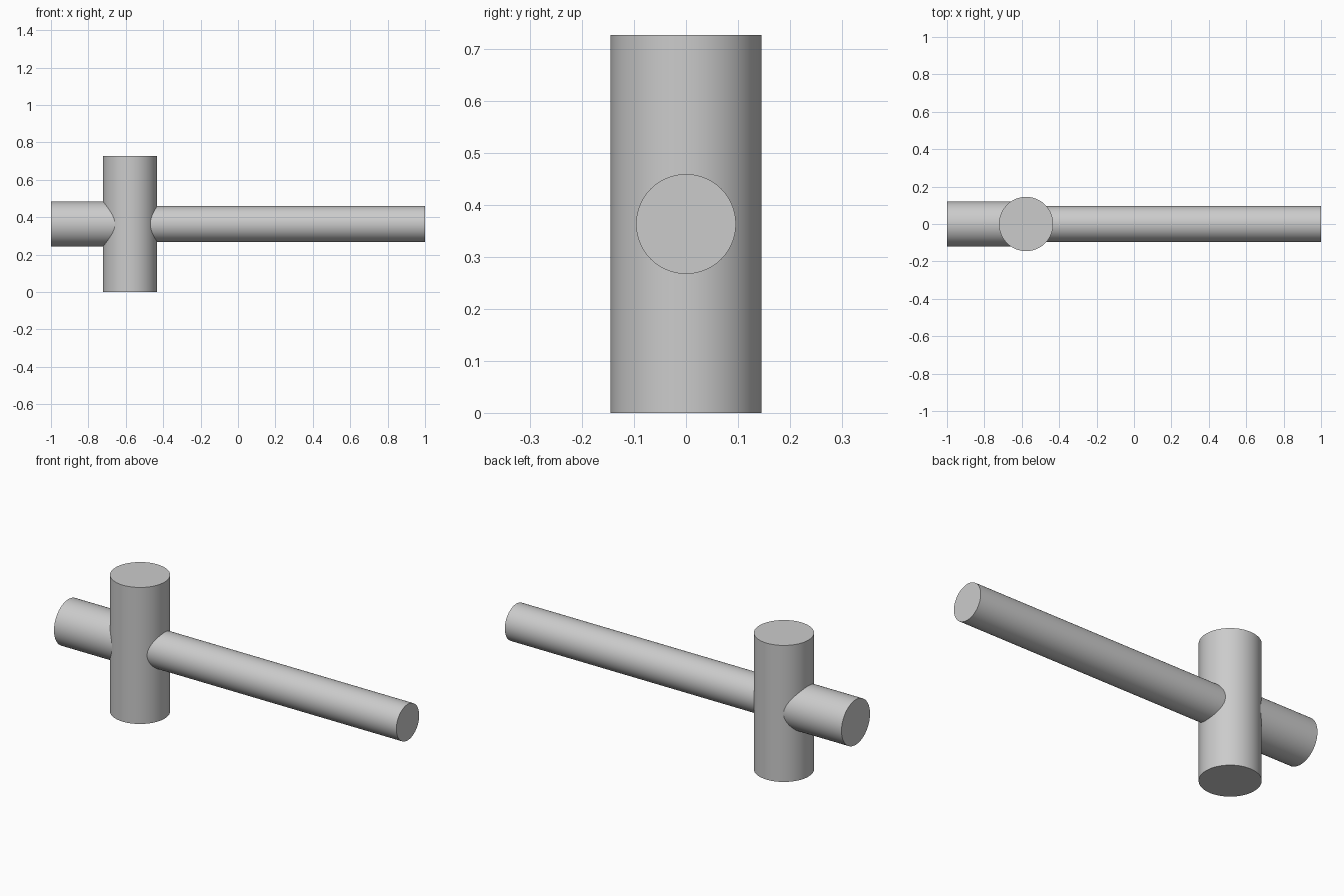
import bpy
import math

cube = bpy.data.objects.get("Cube")
if cube:
    bpy.data.objects.remove(cube, do_unlink=True)

GREY = (0.6, 0.6, 0.6, 1.0)
HEAD_X, HEAD_RADIUS, HEAD_HEIGHT = -0.577, 0.145, 0.727
MID_Z = HEAD_HEIGHT / 2

grey = bpy.data.materials.new("plain grey")
grey.use_nodes = True
grey.diffuse_color = GREY
grey.node_tree.nodes["Principled BSDF"].inputs["Base Color"].default_value = GREY


def finish(name):
    """Name, colour and smooth the active cylinder, keeping its rims sharp."""
    obj = bpy.context.object
    obj.name = obj.data.name = name
    obj.data.materials.append(grey)
    bpy.ops.object.shade_smooth_by_angle(angle=math.radians(30))


def bar(name, x_start, x_end, radius):
    """Horizontal round bar along x at the middle of the head."""
    bpy.ops.mesh.primitive_cylinder_add(
        vertices=96, radius=radius, depth=x_end - x_start,
        location=((x_start + x_end) / 2, 0, MID_Z),
        rotation=(0, math.pi / 2, 0))
    finish(name)


# Upright head
bpy.ops.mesh.primitive_cylinder_add(
    vertices=96, radius=HEAD_RADIUS, depth=HEAD_HEIGHT,
    location=(HEAD_X, 0, MID_Z))
finish("upright_head")

# Long thin handle and short thick stub, both meeting inside the head
bar("long_handle", HEAD_X, 1.0, 0.096)
bar("short_stub", -1.0, HEAD_X, 0.12)
